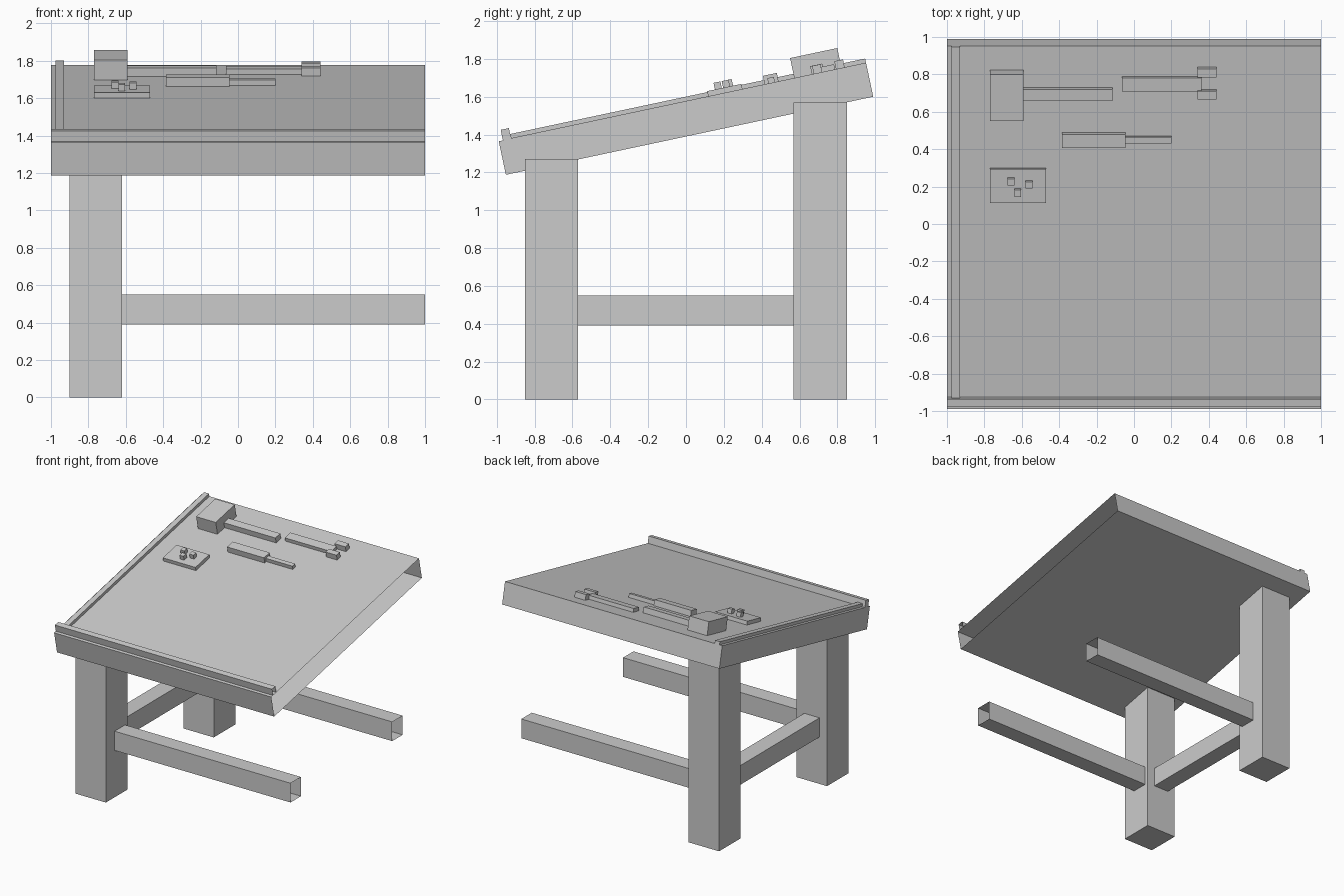
import bpy, bmesh, math
from mathutils import Matrix

if "Cube" in bpy.data.objects:
    bpy.data.objects.remove(bpy.data.objects["Cube"])

grey = bpy.data.materials.new("plain_grey")
grey.diffuse_color = (0.6, 0.6, 0.6, 1)
grey.use_nodes = True
grey.node_tree.nodes["Principled BSDF"].inputs["Base Color"].default_value = grey.diffuse_color

# Frame of the sloping board: origin at the middle of its top surface
SLOPE = (Matrix.Translation((0, 0, 1.482))
         @ Matrix.Rotation(math.radians(12), 4, 'X')
         @ Matrix.Translation((0, 0, 0.0905)))


def box(name, x, y, z, open_end=False, frame=None):
    """Box from (min, max) ranges; open_end leaves out the +x face."""
    bm = bmesh.new()
    bmesh.ops.create_cube(bm, size=1)
    for v in bm.verts:
        v.co = [r[0] + (c + 0.5) * (r[1] - r[0]) for c, r in zip(v.co, (x, y, z))]
    bm.normal_update()
    if open_end:
        ends = [f for f in bm.faces if f.normal.x > 0.9]
        bmesh.ops.delete(bm, geom=ends, context='FACES_ONLY')
    if frame:
        bm.transform(frame)
    mesh = bpy.data.meshes.new(name)
    bm.to_mesh(mesh)
    bm.free()
    mesh.materials.append(grey)
    obj = bpy.data.objects.new(name, mesh)
    bpy.context.collection.objects.link(obj)
    return obj


def on_board(name, x, u, h, open_end=False):
    return box(name, x, u, h, open_end, SLOPE)


# Sloping board, hollow at its right end, with front ledge and side strip
on_board("board", (-1, 1), (-0.9925, 0.9925), (-0.181, 0), True)
on_board("front_ledge", (-1, 1), (-0.97, -0.926), (0, 0.057), True)
on_board("side_strip", (-0.975, -0.93), (-0.926, 0.9925), (0, 0.025))

# Legs and the long rails that run to the open right end
for side, y, top, rail_y in (("front", (-0.852, -0.57), 1.27, (-0.737, -0.6)),
                             ("back", (0.567, 0.85), 1.57, (0.6, 0.737))):
    box(side + "_leg", (-0.9, -0.62), y, (0, top))
    box(side + "_rail", (-0.62, 1), rail_y, (0.39, 0.55), True)
box("side_rail", (-0.83, -0.69), (-0.57, 0.567), (0.39, 0.55))

# Mallet
on_board("mallet_head", (-0.77, -0.59), (0.605, 0.86), (0, 0.11))
on_board("mallet_handle", (-0.59, -0.115), (0.70, 0.765), (0, 0.046))

# Wrench
on_board("wrench_shaft", (-0.065, 0.36), (0.75, 0.825), (0, 0.03))
for i, u in enumerate(((0.71, 0.755), (0.83, 0.877))):
    on_board(f"wrench_jaw_{i + 1}", (0.34, 0.44), u, (0, 0.045))

# Chisel
on_board("chisel_handle", (-0.385, -0.045), (0.445, 0.52), (0, 0.048))
on_board("chisel_blade", (-0.045, 0.2), (0.465, 0.50), (0, 0.031))

# Tray with small pegs
on_board("tray", (-0.77, -0.47), (0.14, 0.325), (0, 0.03))
for i, (x, u) in enumerate(((-0.675, 0.243), (-0.58, 0.226), (-0.64, 0.182))):
    on_board(f"peg_{i + 1}", (x, x + 0.037), (u, u + 0.037), (0.03, 0.066))
